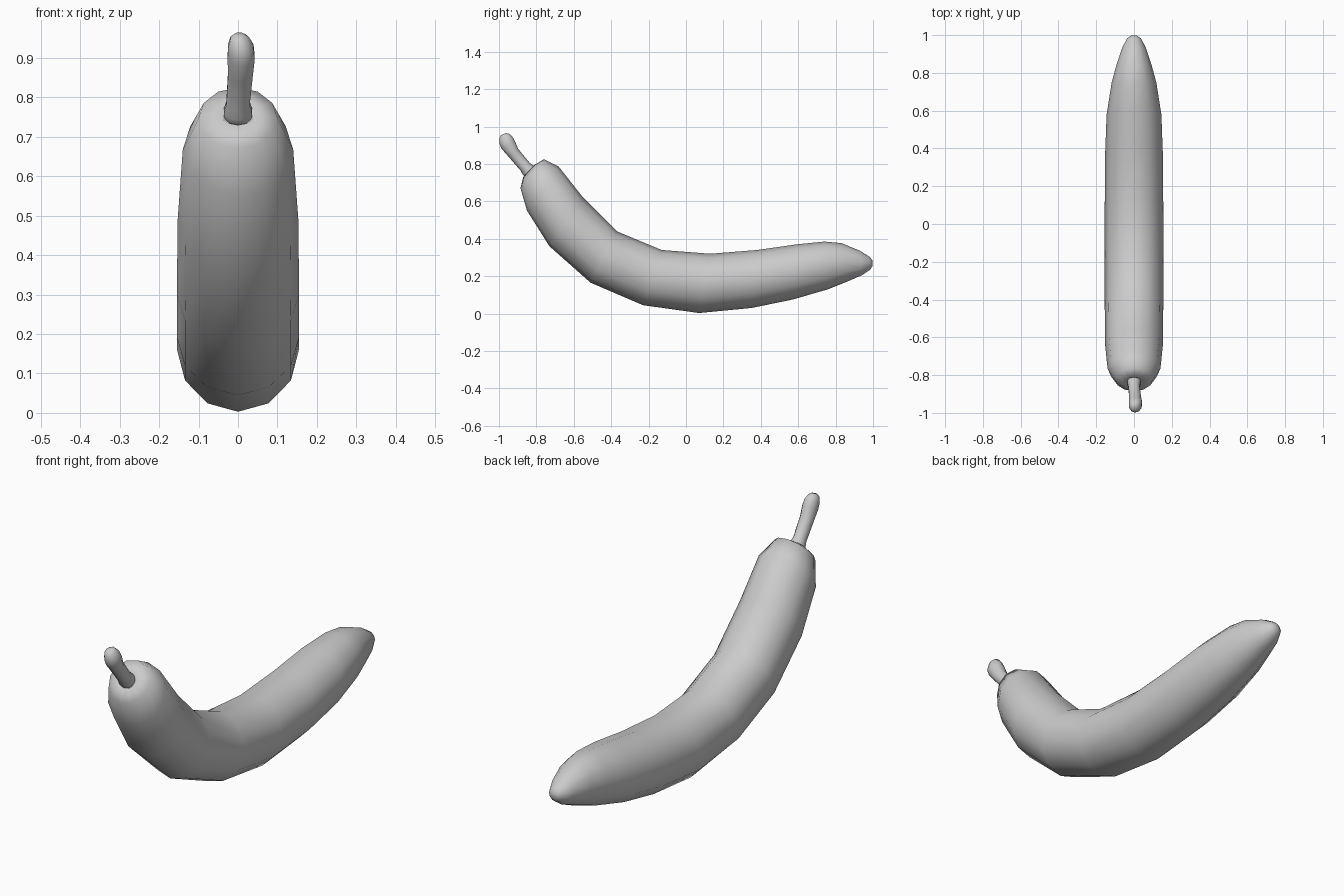
import bpy, bmesh, math
from mathutils import Vector


def loft(name, rings, sides):
    """Skin elliptical rings; each is (upper y, z, lower y, z, half width, x shift)."""
    bm = bmesh.new()
    loops = []
    for uy, uz, ly, lz, w, x in rings:
        up, low = Vector((x, uy, uz)), Vector((x, ly, lz))
        mid, half = (up + low) / 2, (up - low) / 2
        loops.append([bm.verts.new(mid + half * math.cos(a) + Vector((w * math.sin(a), 0, 0)))
                      for a in (2 * math.pi * i / sides for i in range(sides))])
    for a, b in zip(loops, loops[1:]):
        for i in range(sides):
            j = (i + 1) % sides
            bm.faces.new((a[i], a[j], b[j], b[i]))
    bm.faces.new(loops[0])
    bm.faces.new(loops[-1])
    bmesh.ops.recalc_face_normals(bm, faces=bm.faces)
    mesh = bpy.data.meshes.new(name)
    bm.to_mesh(mesh)
    bm.free()
    mesh.shade_smooth()
    obj = bpy.data.objects.new(name, mesh)
    bpy.context.collection.objects.link(obj)
    return obj


# Curved fruit body, from the stem end to the tapered tip
loft("fruit_body", [
    (-0.815, 0.765, -0.845, 0.73, 0.025, 0),
    (-0.81, 0.795, -0.87, 0.73, 0.048, 0),
    (-0.76, 0.825, -0.885, 0.67, 0.10, 0),
    (-0.68, 0.785, -0.85, 0.55, 0.14, 0),
    (-0.55, 0.62, -0.73, 0.36, 0.153, 0),
    (-0.37, 0.44, -0.51, 0.165, 0.155, 0),
    (-0.13, 0.34, -0.23, 0.045, 0.155, 0),
    (0.13, 0.32, 0.07, 0.003, 0.155, 0),
    (0.38, 0.34, 0.35, 0.03, 0.153, 0),
    (0.59, 0.37, 0.57, 0.075, 0.145, 0),
    (0.74, 0.385, 0.76, 0.13, 0.118, 0),
    (0.83, 0.377, 0.86, 0.17, 0.092, 0),
    (0.93, 0.336, 0.94, 0.205, 0.062, 0),
    (0.982, 0.303, 0.985, 0.235, 0.036, 0),
    (0.997, 0.285, 0.997, 0.255, 0.016, 0),
], 12)

# Bent stem with a flared foot and a rounded end
loft("stem", [
    (-0.79, 0.763, -0.845, 0.715, 0.038, 0),
    (-0.815, 0.79, -0.872, 0.742, 0.037, 0),
    (-0.835, 0.805, -0.885, 0.765, 0.031, 0),
    (-0.897, 0.88, -0.948, 0.838, 0.033, 0.006),
    (-0.915, 0.923, -0.985, 0.88, 0.036, 0.008),
    (-0.93, 0.949, -0.998, 0.908, 0.034, 0.007),
    (-0.948, 0.963, -0.998, 0.938, 0.024, 0.004),
    (-0.962, 0.965, -0.988, 0.955, 0.012, 0.003),
], 10)
